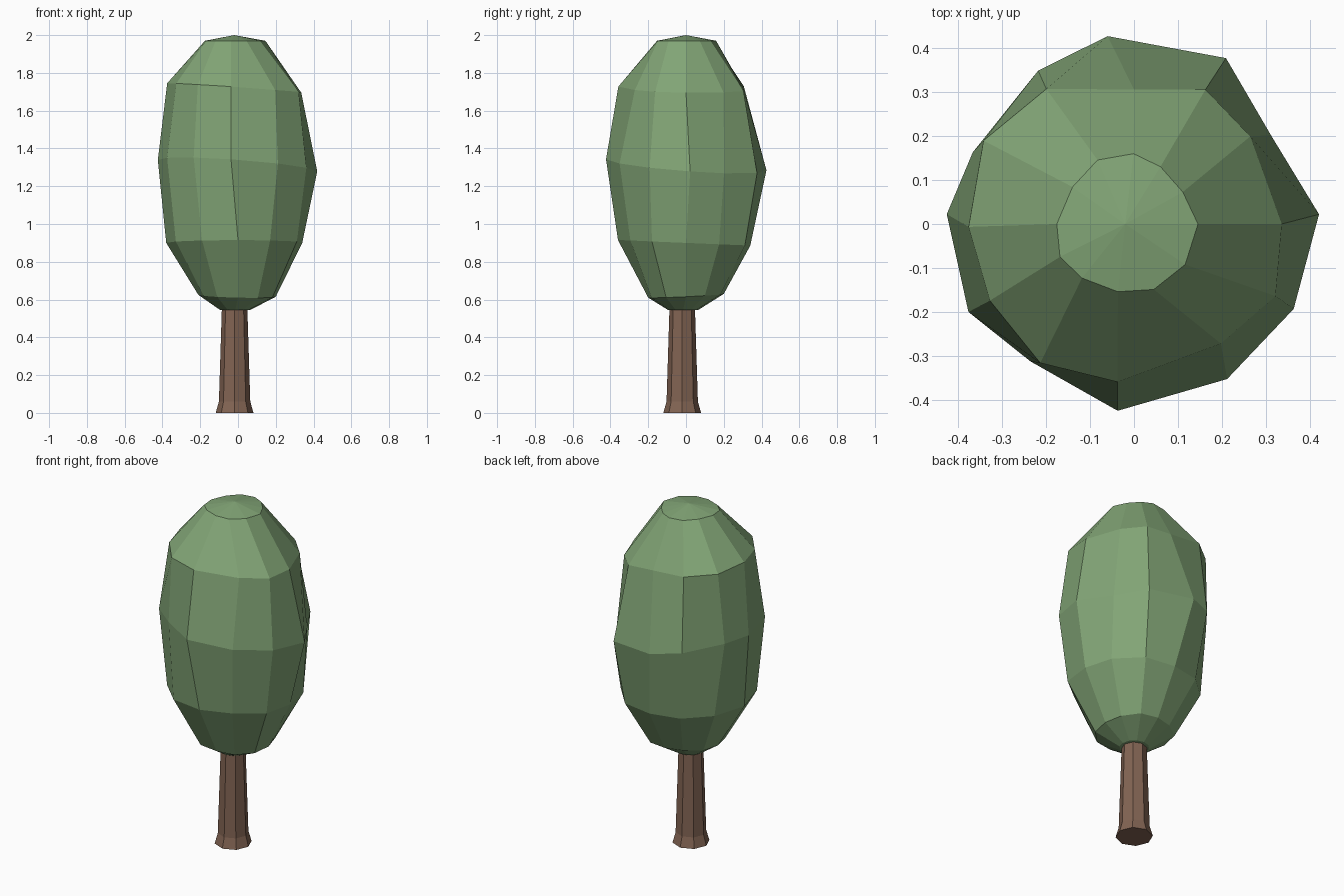
import bpy
import bmesh
from math import cos, sin, radians

default_cube = bpy.data.objects.get("Cube")
if default_cube:
    bpy.data.objects.remove(default_cube, do_unlink=True)


def make_material(name, colour):
    material = bpy.data.materials.new(name)
    material.use_nodes = True
    material.diffuse_color = colour
    material.node_tree.nodes["Principled BSDF"].inputs["Base Color"].default_value = colour
    return material


def ring(bm, height, radii, turns=None, tilt=(0, 0), centre=(0, 0)):
    """Add one loop of vertices, with optional uneven spacing and a slope."""
    count = len(radii)
    turns = turns or [0] * count
    loop = []
    for i, (radius, turn) in enumerate(zip(radii, turns)):
        angle = radians(i * 360 / count + turn)
        c, s = cos(angle), sin(angle)
        z = height + tilt[0] * c + tilt[1] * s
        loop.append(bm.verts.new((centre[0] + radius * c, centre[1] + radius * s, z)))
    return loop


def skin(bm, loops):
    """Join neighbouring loops with quads."""
    for low, high in zip(loops, loops[1:]):
        count = len(low)
        for i in range(count):
            j = (i + 1) % count
            bm.faces.new((low[i], low[j], high[j], high[i]))


def finish(bm, name, material):
    bmesh.ops.recalc_face_normals(bm, faces=bm.faces[:])
    mesh = bpy.data.meshes.new(name)
    bm.to_mesh(mesh)
    bm.free()
    mesh.materials.append(material)
    obj = bpy.data.objects.new(name, mesh)
    bpy.context.collection.objects.link(obj)
    return obj


bark = make_material("brown bark", (0.223, 0.127, 0.086, 1))
leaf = make_material("leaf green", (0.223, 0.376, 0.181, 1))

# Trunk: eight sides with a flared foot
bm = bmesh.new()
profile = [(0, 0.1), (0.06, 0.083), (0.6, 0.066)]
loops = [ring(bm, z, [r] * 8, centre=(-0.018, -0.02)) for z, r in profile]
skin(bm, loops)
bm.faces.new(loops[0])
bm.faces.new(loops[-1])
finish(bm, "trunk", bark)

# Foliage: twelve uneven sides, widest in the middle
bm = bmesh.new()
loops = [
    ring(bm, 0.545, [0.08] * 12, centre=(-0.015, -0.015)),
    ring(bm, 0.62, [0.2, 0.2, 0.21, 0.2, 0.2, 0.22, 0.21, 0.21, 0.22, 0.2, 0.21, 0.21],
         tilt=(-0.005, 0.01)),
    ring(bm, 0.9, [0.34, 0.35, 0.36, 0.34, 0.35, 0.36, 0.38, 0.38, 0.38, 0.36, 0.34, 0.36],
         tilt=(0, -0.015)),
    ring(bm, 1.31, [0.42, 0.37, 0.43, 0.43, 0.41, 0.4, 0.425, 0.425, 0.39, 0.425, 0.41, 0.41],
         turns=[3, 3, 1, 8, 2, 6, -3, -2, -7, -5, 1, 2], tilt=(-0.03, -0.03)),
    ring(bm, 1.72, [0.335, 0.33, 0.345, 0.305, 0.365, 0.39, 0.375, 0.37, 0.38, 0.36, 0.335, 0.36],
         turns=[0, 7, 2, 0, 3, 1, 1, -2, -4, -6, 6, 3], tilt=(-0.025, -0.005)),
    ring(bm, 1.97, [0.16, 0.145, 0.15, 0.16, 0.16, 0.15, 0.16, 0.17, 0.16, 0.155, 0.16, 0.16],
         turns=[0, 0, 0, -5, -5, -4, 0, -4, -10, -8, -8, -5], centre=(-0.015, 0)),
]
skin(bm, loops)
bm.faces.new(loops[0])
# Low crown cap
peak = bm.verts.new((-0.02, 0, 2))
for a, b in zip(loops[-1], loops[-1][1:] + loops[-1][:1]):
    bm.faces.new((a, b, peak))
finish(bm, "foliage", leaf)
